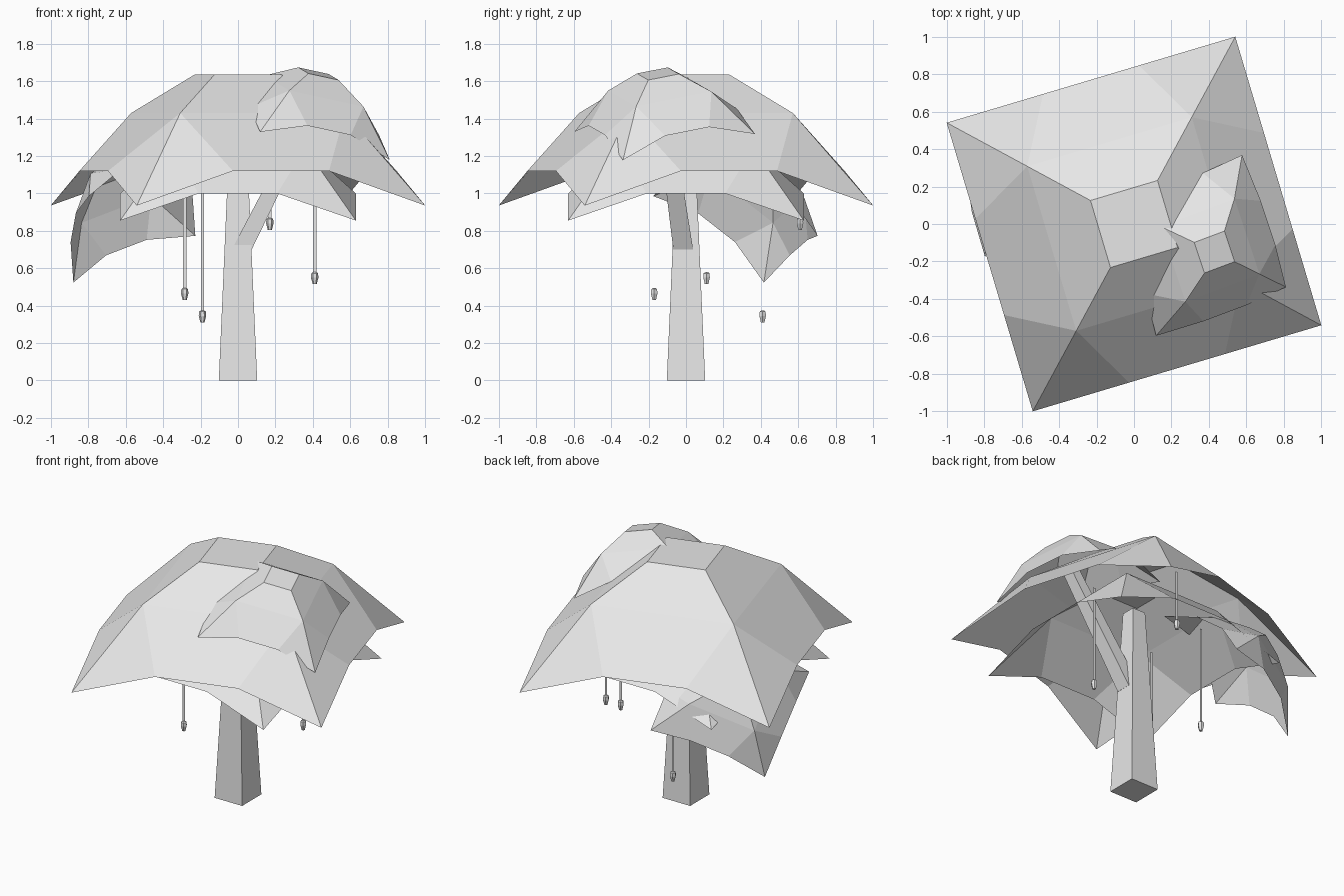
import bpy
import math
from mathutils import Matrix, Vector

old = bpy.data.objects.get("Cube")
if old:
    bpy.data.objects.remove(old, do_unlink=True)

grey = bpy.data.materials.new("light_grey")
grey.use_nodes = True
grey.diffuse_color = (0.8, 0.8, 0.8, 1)
grey.node_tree.nodes["Principled BSDF"].inputs["Base Color"].default_value = (0.8, 0.8, 0.8, 1)


def add_mesh(name, verts, faces):
    mesh = bpy.data.meshes.new(name)
    mesh.from_pydata(verts, [], faces)
    mesh.materials.append(grey)
    obj = bpy.data.objects.new(name, mesh)
    bpy.context.collection.objects.link(obj)
    return obj


def loft(name, rings):
    """Closed solid through rings of equal length."""
    n = len(rings[0])
    verts = [v for ring in rings for v in ring]
    faces = [(r * n + i, r * n + (i + 1) % n, (r + 1) * n + (i + 1) % n, (r + 1) * n + i)
             for r in range(len(rings) - 1) for i in range(n)]
    faces += [tuple(range(n))[::-1], tuple(range(len(verts) - n, len(verts)))]
    return add_mesh(name, verts, faces)


def ring(center, radius, sides, turn=0.0):
    c = Vector(center)
    return [c + radius * Vector((math.cos(a), math.sin(a), 0))
            for a in (turn + i * math.tau / sides for i in range(sides))]


def canopy(name, top, scale, ex, ey):
    """Four-sided leaf sheet with drooping corners; ex, ey give its tilt."""
    ex = Vector(ex).normalized()
    n = ex.cross(Vector(ey)).normalized()
    ey = n.cross(ex)
    verts, faces = [], [(0, 5, 10, 15)]
    for i in range(4):
        spin = Matrix.Rotation(i * math.pi / 2, 3, 'Z')
        # top corner, ridge bend, tip, two raised points along the hem
        for p in ((0.187, 0.187, 0), (0.459, 0.459, -0.205), (0.805, 0.805, -0.70),
                  (0.268, 0.805, -0.515), (-0.268, 0.805, -0.515)):
            q = spin @ Vector(p) * scale
            verts.append(Vector(top) + ex * q.x + ey * q.y + n * q.z)
        a, b = i * 5, (i + 1) % 4 * 5
        faces += [(a, a + 1, b + 1, b), (a + 1, a + 3, a + 4, b + 1),
                  (a + 1, a + 2, a + 3), (b + 1, a + 4, b + 2)]
    return add_mesh(name, verts, faces)


# Leaf sheets
turn = math.radians(16.6)
canopy("main_canopy", (0, 0, 1.635), 1.0,
       (math.cos(turn), math.sin(turn), 0), (-math.sin(turn), math.cos(turn), 0))
canopy("inner_canopy", (0, 0, 1.403), 0.783, (1, 0, 0), (0, 1, 0))
canopy("upper_branch_canopy", (0.43, -0.15, 1.64), 0.47, (0.92, 0.345, -0.2), (-0.33, 0.93, 0.19))
canopy("side_canopy", (-0.674, 0.426, 1.115), 0.469, (0.11, -0.78, 0.61), (0.861, 0.397, 0.318))

# Trunk and branch
quarter = math.pi / 4
loft("trunk", [ring((0, 0, 0), 0.145, 4, quarter), ring((0, 0, 1.25), 0.068, 4, quarter)])
loft("branch", [ring((0.02, -0.015, 0.7), 0.075, 4, quarter),
                ring((0.40, -0.12, 1.45), 0.055, 4, quarter)])

# Hanging vines: flat strips, each ending in a bulb
vines = [(-0.285, -0.17, 0.43, 1.155), (-0.19, 0.41, 0.31, 1.03),
         (0.41, 0.11, 0.515, 1.23), (0.17, 0.61, 0.805, 1.21)]
for k, (x, y, low, high) in enumerate(vines, 1):
    w = 0.009
    add_mesh(f"vine_{k}", [(x - w, y, low + 0.05), (x + w, y, low + 0.05),
                           (x + w, y, high), (x - w, y, high)], [(0, 1, 2, 3)])
    loft(f"vine_bulb_{k}", [ring((x, y, low + h), r, 6)
                            for h, r in ((0, 0.011), (0.035, 0.02), (0.058, 0.018), (0.064, 0.01))])
